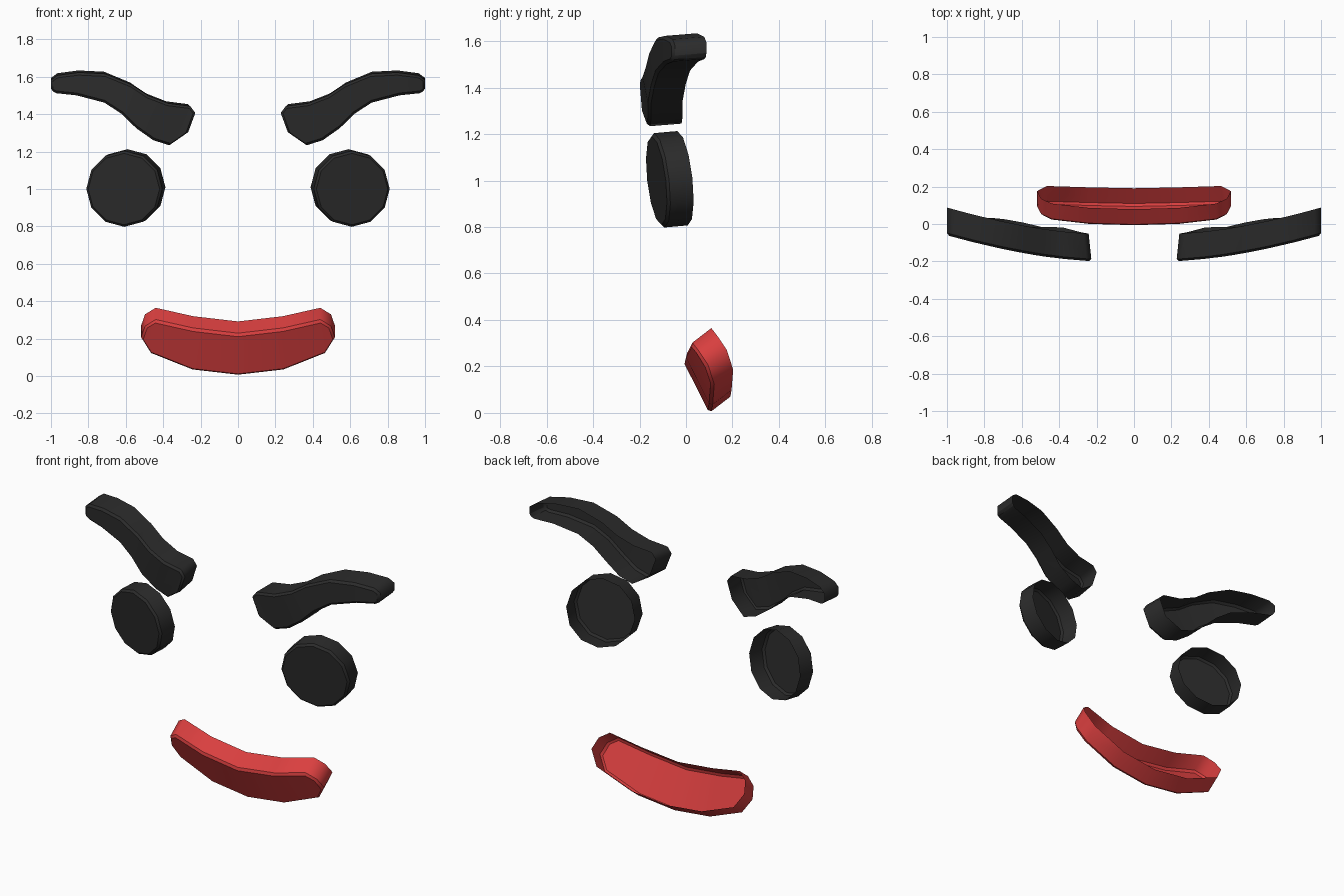
import bpy, bmesh, math

if "Cube" in bpy.data.objects:
    bpy.data.objects.remove(bpy.data.objects["Cube"])


def material(name, rgb):
    m = bpy.data.materials.new(name)
    m.diffuse_color = (*rgb, 1)
    m.use_nodes = True
    m.node_tree.nodes["Principled BSDF"].inputs["Base Color"].default_value = m.diffuse_color
    return m


BLACK = material("soft black", (0.024, 0.024, 0.024))
RED = material("lip red", (0.70, 0.05, 0.05))


def shell(name, upper, lower, back, mat):
    """Open-backed shell: a front strip between two rails plus a wall swept by back(p)."""
    bm = bmesh.new()
    up = [bm.verts.new(p) for p in upper]
    lo = [bm.verts.new(p) for p in lower]
    front = []
    for i in range(len(up) - 1):
        front.append(bm.faces.new((up[i], lo[i], lo[i + 1], up[i + 1])))
    loop = up + lo[::-1]
    rim = [bm.verts.new(back(v.co)) for v in loop]
    for i in range(len(loop)):
        j = (i + 1) % len(loop)
        bm.faces.new((loop[i], loop[j], rim[j], rim[i]))
    finish(name, bm, front, mat)


def finish(name, bm, front, mat):
    bmesh.ops.recalc_face_normals(bm, faces=bm.faces[:])
    if sum(f.normal.y * f.calc_area() for f in front) > 0:
        bmesh.ops.reverse_faces(bm, faces=bm.faces[:])
    me = bpy.data.meshes.new(name)
    bm.to_mesh(me)
    bm.free()
    me.materials.append(mat)
    ob = bpy.data.objects.new(name, me)
    bpy.context.collection.objects.link(ob)
    # small softened edge round the front
    b = ob.modifiers.new("soft edge", 'BEVEL')
    b.width, b.segments = 0.012, 1
    b.limit_method, b.angle_limit = 'ANGLE', math.radians(62)
    bpy.ops.object.select_all(action='DESELECT')
    ob.select_set(True)
    bpy.context.view_layer.objects.active = ob
    bpy.ops.object.shade_smooth_by_angle(angle=math.radians(60))


# Brows: upper and lower rails in x, z
brow_up = [(.227, 1.406), (.254, 1.442), (.372, 1.457), (.479, 1.498), (.57, 1.558),
           (.71, 1.615), (.85, 1.622), (.965, 1.607), (1.0, 1.582)]
brow_lo = [(.265, 1.303), (.366, 1.233), (.452, 1.26), (.543, 1.324), (.623, 1.402),
           (.714, 1.461), (.864, 1.5), (.97, 1.511), (1.0, 1.525)]


def brow_y(x, z):
    y = -.2 + .14 * (max(x - .2, 0) / .8) ** 1.6
    return y + max(0, 1.32 - z) * .25


for side, label in ((-1, "left"), (1, "right")):
    shell(label + "_brow",
          [(side * x, brow_y(x, z), z) for x, z in brow_up],
          [(side * x, brow_y(x, z), z) for x, z in brow_lo],
          lambda p, s=side: (p.x + s * .02 * (1 - abs(p.x)), p.y + .148, p.z + .012), BLACK)

    # Eyes: twelve-sided open discs, turned outward and slightly down
    bm = bmesh.new()
    ring, rim = [], []
    for i in range(12):
        a = i * math.tau / 12
        dx, dz = .203 * math.cos(a), .203 * math.sin(a)
        y = -.127 + .21 * dx - .11 * dz
        ring.append(bm.verts.new((side * (.61 + dx), y, 1.0 + dz)))
        rim.append(bm.verts.new((side * (.591 + dx), y + .112, 1.01 + dz)))
    face = bm.faces.new(ring)
    for i in range(12):
        j = (i + 1) % 12
        bm.faces.new((ring[i], ring[j], rim[j], rim[i]))
    finish(label + "_eye", bm, [face], BLACK)

# Mouth: right half of the rails, mirrored; front leans so the opening looks up and back
half_up = [(0, -.012, .222), (.24, -.005, .25), (.44, .018, .295), (.497, .045, .26)]
half_lo = [(0, .10, 0), (.243, .105, .028), (.465, .112, .116), (.518, .085, .2)]


def mirrored(half):
    return [(-x, y, z) for x, y, z in half[:0:-1]] + half


shell("mouth", mirrored(half_up), mirrored(half_lo),
      lambda p: (p.x, p.y + .091, p.z + .07), RED)
